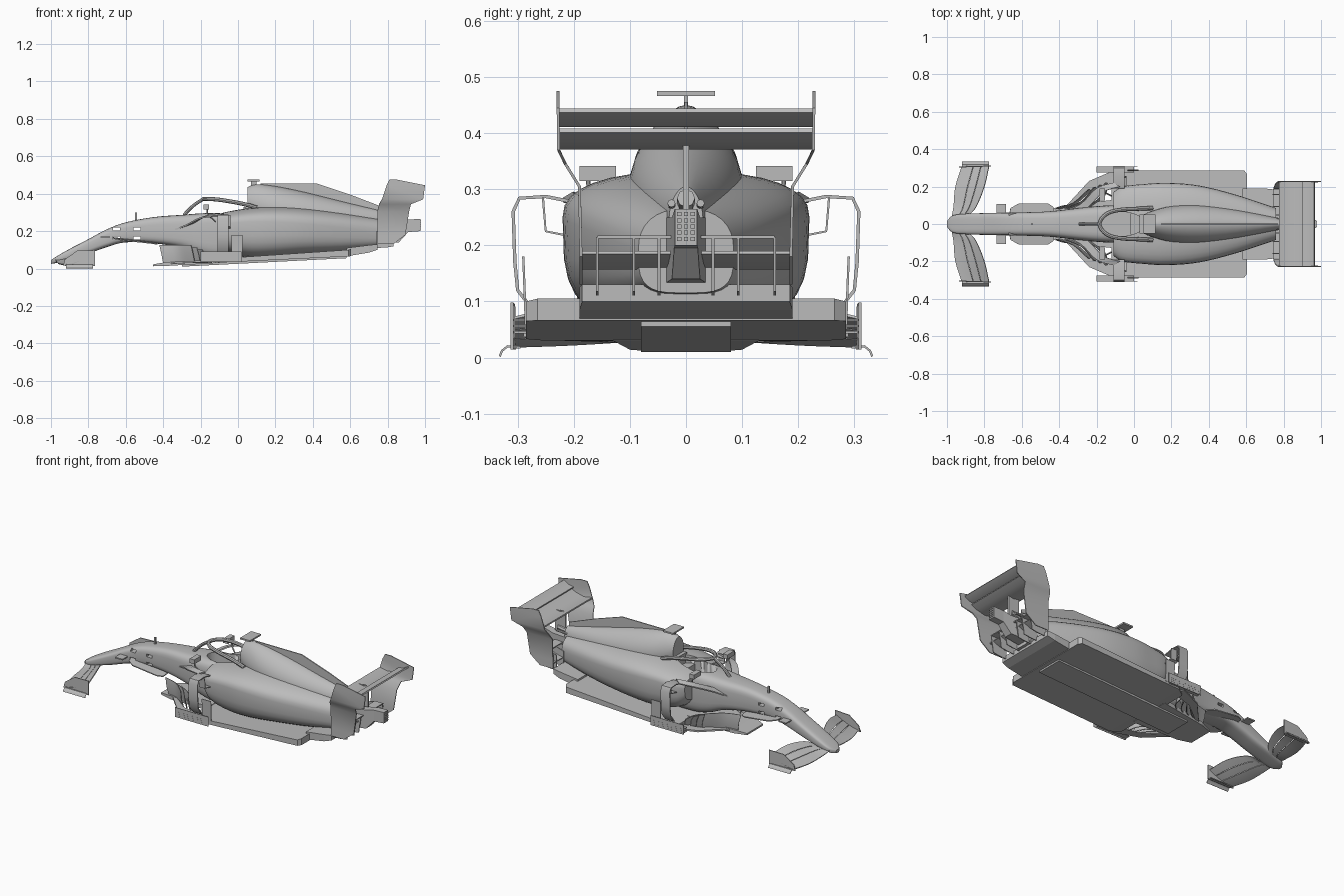
import bpy, bmesh, math
from mathutils import Vector

if "Cube" in bpy.data.objects:
    bpy.data.objects.remove(bpy.data.objects["Cube"], do_unlink=True)

grey = bpy.data.materials.new("plain grey")
grey.use_nodes = True
grey.diffuse_color = (0.5, 0.5, 0.5, 1)
grey.node_tree.nodes["Principled BSDF"].inputs["Base Color"].default_value = (0.5, 0.5, 0.5, 1)


def activate(ob):
    bpy.ops.object.select_all(action='DESELECT')
    ob.select_set(True)
    bpy.context.view_layer.objects.active = ob


def make(name, verts, faces, thick=0, mirror=False, smooth=True):
    """Mesh object, optionally thickened and mirrored across the centre line."""
    me = bpy.data.meshes.new(name)
    me.from_pydata(verts, [], faces)
    bm = bmesh.new()
    bm.from_mesh(me)
    bmesh.ops.recalc_face_normals(bm, faces=bm.faces)
    bm.to_mesh(me)
    bm.free()
    me.materials.append(grey)
    ob = bpy.data.objects.new(name, me)
    bpy.context.collection.objects.link(ob)
    activate(ob)
    if thick:
        mod = ob.modifiers.new("thickness", 'SOLIDIFY')
        mod.thickness, mod.offset = thick, 0
        bpy.ops.object.modifier_apply(modifier=mod.name)
    if mirror:
        mod = ob.modifiers.new("mirror", 'MIRROR')
        mod.use_axis = (False, True, False)
        mod.use_mirror_merge = False
        bpy.ops.object.modifier_apply(modifier=mod.name)
    if smooth:
        bpy.ops.object.shade_smooth_by_angle(angle=math.radians(35))
    return ob


def sheet(name, rows, thick=0.004, mirror=True):
    """Thin panel through rows of points."""
    n = len(rows[0])
    faces = [(i * n + j, i * n + j + 1, i * n + n + j + 1, i * n + n + j)
             for i in range(len(rows) - 1) for j in range(n - 1)]
    return make(name, [p for r in rows for p in r], faces, thick, mirror)


def box(name, x, y, z, mirror=False):
    verts = [(a, b, c) for a in x for b in y for c in z]
    faces = [(0, 1, 3, 2), (4, 6, 7, 5), (0, 4, 5, 1), (2, 3, 7, 6), (0, 2, 6, 4), (1, 5, 7, 3)]
    return make(name, verts, faces, 0, mirror, False)


def spline(stations, steps=4):
    """Smooth in-between stations."""
    out = []
    for i in range(len(stations) - 1):
        a, b, c, d = (stations[max(0, min(len(stations) - 1, i + k))] for k in (-1, 0, 1, 2))
        for s in range(steps):
            t = s / steps
            out.append([q + t / 2 * (r - p + t * (2 * p - 5 * q + 4 * r - u + t * (3 * (q - r) + u - p)))
                        for p, q, r, u in zip(a, b, c, d)])
    return out + [list(stations[-1])]


def loft(name, stations, low, high, seg=32):
    """Body from stations (x, half width, bottom, widest height, top)."""
    st = spline(stations)
    verts = []
    for x, w, zb, zw, zt in st:
        for k in range(seg):
            c, s = math.cos(math.tau * k / seg), math.sin(math.tau * k / seg)
            e = 2 / (high if s > 0 else low)
            h = (zt - zw) if s > 0 else (zw - zb)
            verts.append((x, w * math.copysign(abs(c) ** e, c), zw + h * math.copysign(abs(s) ** e, s)))
    faces = [(i * seg + k, i * seg + (k + 1) % seg, (i + 1) * seg + (k + 1) % seg, (i + 1) * seg + k)
             for i in range(len(st) - 1) for k in range(seg)]
    last = (len(st) - 1) * seg
    faces += [tuple(range(seg)), tuple(range(last, last + seg))]
    return make(name, verts, faces)


def tube(name, pts, r, mirror=False):
    cu = bpy.data.curves.new(name, 'CURVE')
    cu.dimensions, cu.bevel_depth, cu.bevel_resolution, cu.use_fill_caps = '3D', r, 2, True
    for side in ((1, -1) if mirror else (1,)):
        sp = cu.splines.new('POLY')
        path = spline(pts)
        sp.points.add(len(path) - 1)
        for p, q in zip(sp.points, path):
            p.co = (q[0], q[1] * side, q[2], 1)
    cu.materials.append(grey)
    ob = bpy.data.objects.new(name, cu)
    bpy.context.collection.objects.link(ob)
    activate(ob)
    bpy.ops.object.convert(target='MESH')
    bpy.ops.object.shade_smooth_by_angle()


def cut(target, cutter):
    mod = target.modifiers.new("cut", 'BOOLEAN')
    mod.operation, mod.solver, mod.object = 'DIFFERENCE', 'EXACT', cutter
    activate(target)
    bpy.ops.object.modifier_apply(modifier=mod.name)


# Nose and tub
tub = loft("nose_and_tub", [
    (-1, .015, .025, .035, .045), (-.97, .045, .03, .05, .065), (-.9, .055, .05, .075, .105),
    (-.8, .058, .08, .12, .157), (-.7, .06, .115, .16, .21), (-.6, .062, .14, .19, .247),
    (-.45, .068, .135, .2, .275), (-.3, .085, .11, .2, .287), (-.2, .095, .07, .2, .295),
    (-.1, .1, .05, .2, .3), (.1, .1, .05, .2, .3)], 4, 4)
# Sidepods tapering into the tail
pods = loft("sidepods", [
    (-.11, .17, .14, .23, .29), (-.06, .2, .09, .24, .305), (.05, .213, .06, .25, .322),
    (.18, .22, .06, .25, .332), (.35, .205, .075, .24, .325), (.55, .155, .09, .22, .3),
    (.76, .085, .115, .19, .265)], 3.5, 2.4)
# Engine cover and air intake
loft("engine_cover", [
    (.05, .05, .3, .36, .435), (.1, .07, .28, .34, .45), (.2, .095, .25, .32, .44), (.35, .1, .2, .3, .41),
    (.55, .075, .18, .28, .36), (.78, .03, .18, .25, .305)], 2.5, 1.8)
sheet("engine_fin", [[(.12, 0, .4), (.12, 0, .455)], [(.42, 0, .35), (.42, 0, .455)],
                     [(.6, 0, .3), (.6, 0, .395)], [(.77, 0, .25), (.77, 0, .33)]], .006, False)

# Cockpit opening and small see-through slots
ring = [(-.07 + .125 * math.cos(a), .065 * math.sin(a)) for a in (math.tau * k / 32 for k in range(32))]
opening = make("cockpit_cutter", [(x, y, z) for z in (.16, .5) for x, y in ring],
               [tuple(range(32)), tuple(range(32, 64))] +
               [(k, (k + 1) % 32, (k + 1) % 32 + 32, k + 32) for k in range(32)])
cutters = [opening]
cut(tub, opening)
cut(pods, opening)
for x in (-.65, -.54):
    for z in (.163, .212):
        cutters.append(box("slot_cutter", (x - .018, x + .018), (-.2, .2), (z - .008, z + .008)))
        cut(tub, cutters[-1])
for c in cutters:
    bpy.data.objects.remove(c, do_unlink=True)
box("headrest", (.03, .14), (-.05, .05), (.2, .33))
box("seat_back", (-.02, .04), (-.055, .055), (.16, .27))

# Halo, camera, probe, mirrors
tube("halo_hoop", [(.1, .085, .325), (.03, .082, .345), (-.08, .075, .365), (-.15, .052, .372), (-.185, 0, .372),
                   (-.15, -.052, .372), (-.08, -.075, .365), (.03, -.082, .345), (.1, -.085, .325)], .011)
tube("halo_pylon", [(-.29, 0, .285), (-.24, 0, .335), (-.185, 0, .372)], .009)
box("camera_bar", (.05, .115), (-.052, .052), (.466, .475))
box("camera_stalk", (.07, .1), (-.004, .004), (.43, .47))
box("nose_probe", (-.55, -.54), (-.003, .003), (.26, .3))
box("mirror", (-.185, -.155), (.125, .19), (.315, .341), True)
tube("mirror_stalk", [(-.165, .175, .32), (-.16, .17, .29), (-.12, .15, .25)], .004, True)

# Nose brackets and under-nose cape
box("nose_bracket", (-.735, -.685), (.05, .108), (.165, .172), True)
sheet("nose_cape", [[(-.67, .04, .165), (-.66, .085, .16)], [(-.63, .04, .16), (-.62, .108, .152)],
                    [(-.47, .04, .14), (-.46, .11, .135)], [(-.43, .04, .135), (-.43, .09, .13)]], .006)

# Front wing in three flaps, with end plates
span = [(.04, -.975, -.89, .045, .055), (.09, -.965, -.845, .032, .085),
        (.2, -.955, -.8, .024, .092), (.31, -.92, -.775, .02, .07)]
for name, t0, t1 in (("main", 0, .42), ("middle", .44, .7), ("upper", .72, 1)):
    sheet("front_wing_" + name, [
        [(xa + (xb - xa) * t, y, za + (zb - za) * t ** 1.5) for t in (t0, (t0 + t1) / 2, t1)]
        for y, xa, xb, za, zb in spline(span)], .005)
sheet("front_end_plate", [[(-.935, .305, .015), (-.925, .305, .05)], [(-.88, .307, .014), (-.86, .307, .095)],
                          [(-.765, .31, .014), (-.765, .31, .098)]], .005)
sheet("front_foot_plate", [[(x, .295, .018), (x, .318, .02), (x, .328, .012), (x, .332, .002)]
                           for x in (-.92, -.775)], .004)


# Floor, diffuser and splitter follow the raked underside
def slab(name, outline):
    """Solid from (x, half width, bottom, top) cross-sections."""
    verts = [(x, y, z) for x, w, zb, zt in outline for y, z in ((-w, zb), (w, zb), (w, zt), (-w, zt))]
    n = len(outline) - 1
    faces = [(i * 4 + k, i * 4 + (k + 1) % 4, i * 4 + 4 + (k + 1) % 4, i * 4 + 4 + k)
             for i in range(n) for k in range(4)]
    make(name, verts, faces + [(0, 1, 2, 3), (n * 4, n * 4 + 1, n * 4 + 2, n * 4 + 3)], smooth=False)


slab("floor", [(-.12, .25, .03, .05), (-.07, .285, .033, .055), (.59, .285, .065, .1),
               (.605, .265, .066, .105)])
slab("diffuser", [(.58, .19, .065, .11), (.7, .19, .085, .125), (.745, .185, .1, .13)])
slab("splitter", [(-.455, .075, .012, .022), (-.38, .1, .014, .035), (-.1, .13, .03, .055)])
slab("keel_plank", [(-.3, .08, .01, .03), (.58, .08, .055, .08)])

# Bargeboards: nested curved vanes, and the rail out to the floor corner
for i in range(4):
    shift, top = i * .05, .125 - i * .012
    path = spline([(-.4 + shift, .08, 0), (-.31 + shift, .11 + i * .012, 0), (-.23 + shift * .6, .18 + i * .012, 0)])
    sheet("bargeboard_vane", [[(x, y, .03), (x - .01, y + .006, .08), (x - .02, y, top)] for x, y, _ in path])
sheet("floor_rail", [[(-.36, .08, .03), (-.36, .1, .03)], [(-.22, .19, .036), (-.24, .23, .036)],
                     [(-.08, .23, .042), (-.1, .29, .042)]], .01)
sheet("pod_arm", [[(x, y, z), (x + .035, y - .02, z + .012)] for x, y, z in spline(
    [(-.36, .07, .2), (-.28, .11, .23), (-.2, .19, .27), (-.11, .22, .28)])], .008)
for z in (.045, .056, .067):
    sheet("edge_slat", [[(x, .275, z), (x, .308, z)] for x in (-.2, 0)])
sheet("edge_plate", [[(x, .306, .035), (x, .306, .092)] for x in (-.2, .02)], .003)

# Upright side deflectors
sheet("side_deflector", [[(x, .265, .075), (x, .3, .12), (x, .305, .17), (x, .308, .26), (x, .297, .284),
                          (x, .25, .287), (x, .19, .275)] for x in (-.11, -.05)], .006)
sheet("inner_deflector", [[(x, .255, .285), (x, .25, .225), (x, .2, .215)] for x in (-.08, -.04)])
sheet("rear_deflector", [[(x, .285, .05), (x, .29, .18)] for x in (-.035, .025)])

# Rear wing: shaped end plates, main plane and flap
edge = [(.475, .228, .81, .85), (.445, .228, .795, 1), (.37, .227, .77, .99), (.345, .215, .755, .925),
        (.305, .19, .745, .915), (.18, .187, .745, .895), (.13, .187, .745, .83)]
sheet("rear_end_plate", [[(a, y, z), (b, y, z)] for z, y, a, b in edge], .005)
for name, prof in (("main", [(.775, .385), (.83, .375), (.885, .388), (.92, .405)]),
                   ("flap", [(.9, .415), (.935, .422), (.965, .44)])):
    sheet("rear_wing_" + name, [[(x, y, z) for x, z in prof] for y in (-.228, .228)], .008, False)
box("wing_support", (.79, .86), (-.005, .005), (.26, .385))

# Tail: crash structure, light, exhausts, strakes
slab("crash_structure", [(.7, .04, .13, .25), (.86, .025, .14, .25), (.91, .021, .195, .262), (.975, .02, .2, .265)])
for r in range(5):
    for c in (-1, 0, 1):
        box("rear_light_dot", (.975, .979), (c * .012 - .004, c * .012 + .004), (.208 + r * .011, .215 + r * .011))
tube("exhaust", [(.74, 0, .27), (.84, 0, .284)], .016)
tube("side_exhaust", [(.74, .025, .27), (.83, .026, .275)], .007, True)
sheet("lower_beam", [[(x, y, z) for x, z in ((.745, .16), (.79, .17), (.83, .187))] for y in (-.187, .187)], .006, False)
for y in (.048, .093, .158):
    sheet("diffuser_strake", [[(.74, y, .11), (.74, y, .2)], [(.79, y, .112), (.79, y, .215)],
                              [(.83, y, .118), (.845, y, .215)]], .005)
sheet("strake_bridge", [[(x, y, .215) for x in (.79, .845)] for y in (-.158, .158)], .005, False)
